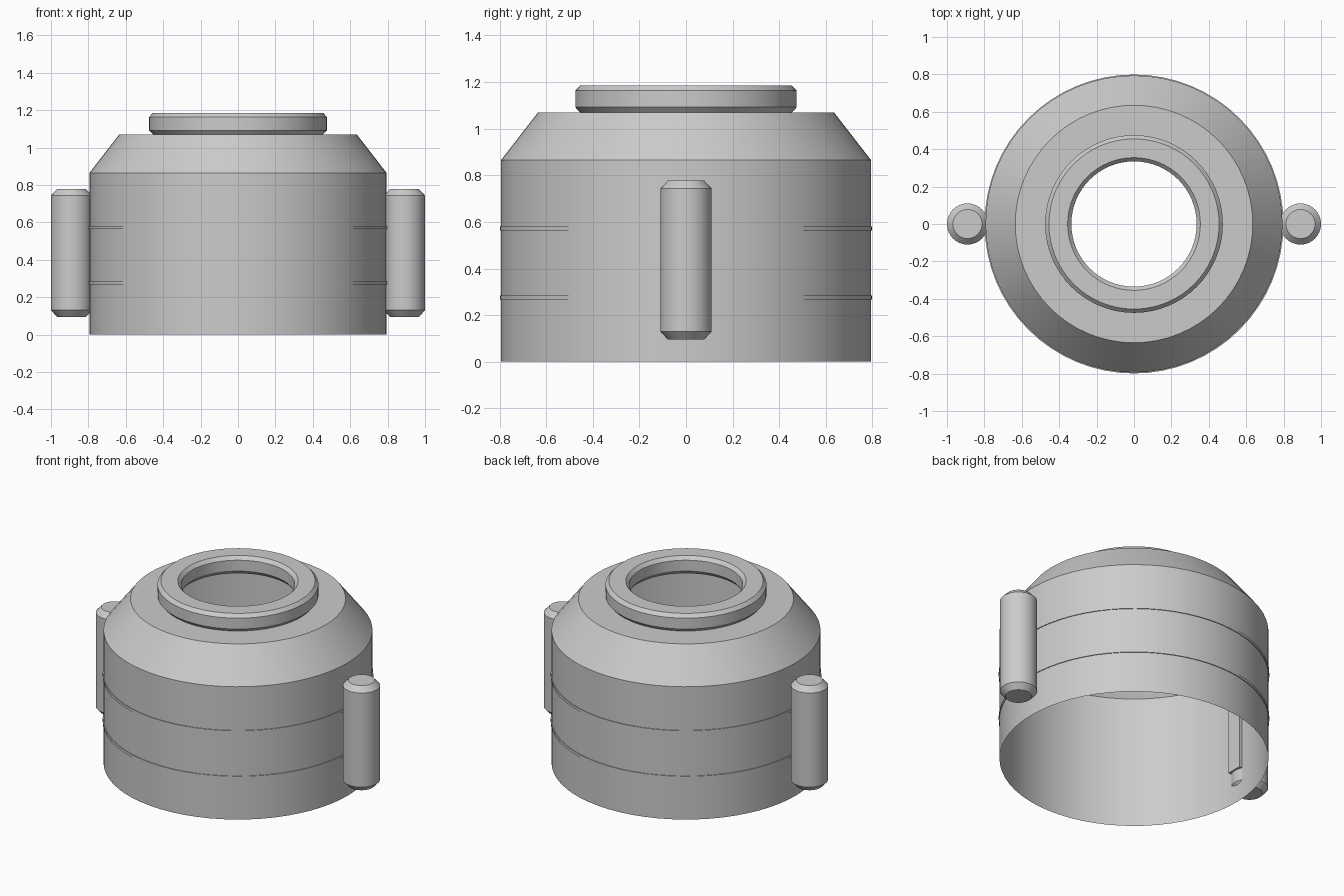
import bpy, bmesh, math

if "Cube" in bpy.data.objects:
    bpy.data.objects.remove(bpy.data.objects["Cube"])

grey = bpy.data.materials.new("light grey")
grey.diffuse_color = (0.6, 0.6, 0.6, 1)
grey.use_nodes = True
grey.node_tree.nodes["Principled BSDF"].inputs["Base Color"].default_value = grey.diffuse_color


def finish(name, bm):
    me = bpy.data.meshes.new(name)
    bm.to_mesh(me)
    bm.free()
    me.materials.append(grey)
    ob = bpy.data.objects.new(name, me)
    bpy.context.collection.objects.link(ob)
    bpy.ops.object.select_all(action='DESELECT')
    ob.select_set(True)
    bpy.context.view_layer.objects.active = ob
    bpy.ops.object.shade_smooth_by_angle(angle=math.radians(30))
    return ob


def lathe(name, profile, segs=64, centre=(0, 0), closed=False, caps=False):
    """Spin (radius, z) points, listed bottom to top on the outside, about a vertical axis."""
    bm = bmesh.new()
    rings = []
    for r, z in profile:
        rings.append([bm.verts.new((centre[0] + r * math.cos(2 * math.pi * i / segs),
                                    centre[1] + r * math.sin(2 * math.pi * i / segs), z))
                      for i in range(segs)])
    pairs = list(zip(rings, rings[1:]))
    if closed:
        pairs.append((rings[-1], rings[0]))
    for a, b in pairs:
        for i in range(segs):
            j = (i + 1) % segs
            bm.faces.new((a[i], a[j], b[j], b[i]))
    if caps:
        bm.faces.new(rings[0][::-1])
        bm.faces.new(rings[-1])
    return finish(name, bm)


# hollow body: open bottom, sloped shoulder, flat top with a hole
lathe("body_shell", [(0.794, 0), (0.794, 0.865), (0.635, 1.07), (0.35, 1.07)])

# chamfered collar around the top opening
lathe("top_collar", [(0.455, 1.07), (0.475, 1.092), (0.475, 1.163), (0.455, 1.185),
                     (0.355, 1.185), (0.335, 1.163), (0.335, 1.092), (0.355, 1.07)], closed=True)

# two thin raised bands
for name, z in (("lower_band", 0.267), ("upper_band", 0.564)):
    lathe(name, [(0.794, z), (0.799, z), (0.799, z + 0.017), (0.794, z + 0.017)])

# side posts with chamfered ends, and the mounts that join them to the body
for side, s in (("left", -1), ("right", 1)):
    lathe(side + "_post", [(0.078, 0.095), (0.11, 0.13), (0.11, 0.743), (0.078, 0.777)],
          segs=32, centre=(s * 0.89, 0), caps=True)
    bm = bmesh.new()
    bmesh.ops.create_cube(bm, size=1)
    for v in bm.verts:
        v.co = (v.co.x * 0.08 + s * 0.81, v.co.y * 0.1, v.co.z * 0.45 + 0.435)
    finish(side + "_mount", bm)
